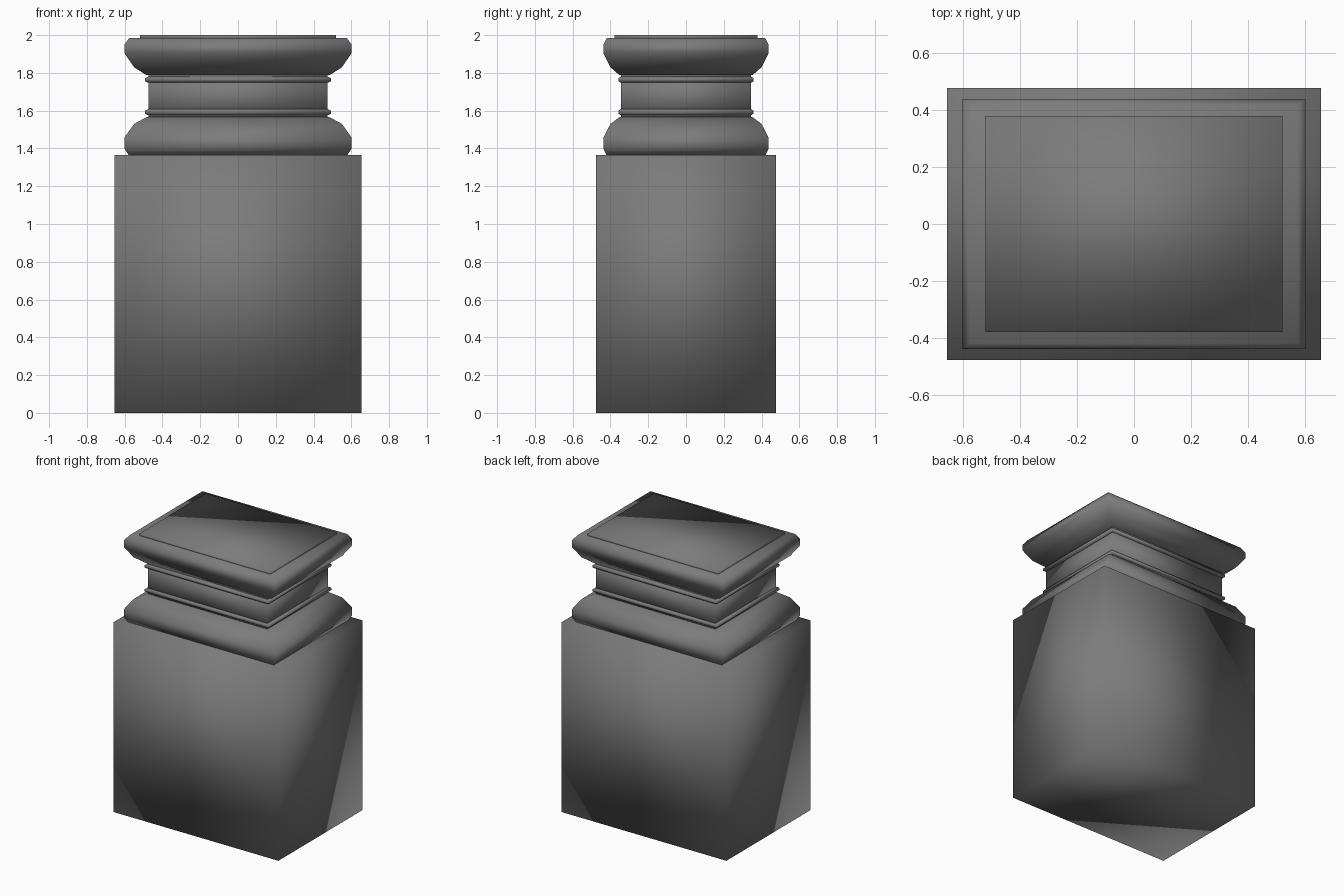
import bpy
import bmesh

cube = bpy.data.objects.get("Cube")
if cube:
    bpy.data.objects.remove(cube, do_unlink=True)

DEPTH_RATIO = 0.727  # depth of the pier relative to its width

stone = bpy.data.materials.new("dark_grey_stone")
stone.use_nodes = True
grey = (0.2, 0.2, 0.2, 1.0)
stone.diffuse_color = grey
stone.node_tree.nodes["Principled BSDF"].inputs["Base Color"].default_value = grey


def rectangular_part(name, profile):
    """Stack rectangular rings of (half width, height), capped at both ends."""
    bm = bmesh.new()
    rings = []
    for half, z in profile:
        d = half * DEPTH_RATIO
        corners = ((-half, -d), (half, -d), (half, d), (-half, d))
        rings.append([bm.verts.new((x, y, z)) for x, y in corners])
    for low, high in zip(rings, rings[1:]):
        for i in range(4):
            j = (i + 1) % 4
            bm.faces.new((low[i], low[j], high[j], high[i]))
    bm.faces.new(rings[0][::-1])
    bm.faces.new(rings[-1])
    mesh = bpy.data.meshes.new(name)
    bm.to_mesh(mesh)
    bm.free()
    mesh.materials.append(stone)
    mesh.shade_smooth()
    obj = bpy.data.objects.new(name, mesh)
    bpy.context.collection.objects.link(obj)
    return obj


# Tall plain block
rectangular_part("base_block", [(0.655, 0), (0.655, 1.365)])

# Rounded mouldings, narrowing toward the neck
rectangular_part("lower_moulding", [
    (0.575, 1.36), (0.602, 1.4), (0.602, 1.457), (0.55, 1.53), (0.482, 1.567)])
rectangular_part("upper_moulding", [
    (0.485, 1.788), (0.55, 1.83), (0.602, 1.905), (0.602, 1.95), (0.575, 1.986)])

# Neck with a thin bead at each end
rectangular_part("neck", [(0.475, 1.56), (0.475, 1.795)])
for name, z in (("lower_bead", 1.576), ("upper_bead", 1.748)):
    rectangular_part(name, [
        (0.476, z), (0.492, z + 0.008), (0.492, z + 0.024), (0.476, z + 0.032)])

# Thin slab on top
rectangular_part("top_slab", [(0.52, 1.98), (0.52, 2.0)])
